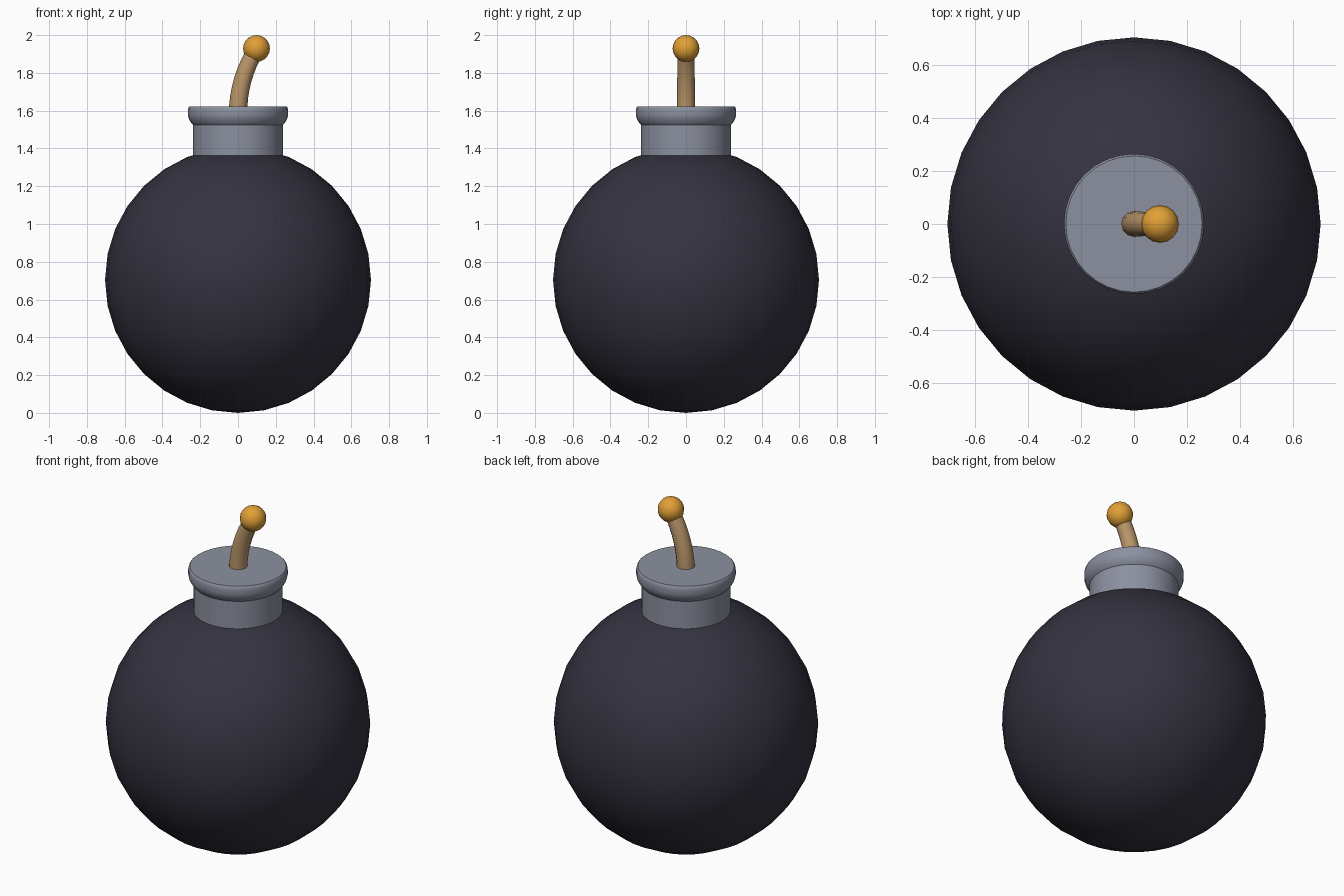
import bpy
import math
from mathutils import Vector

if "Cube" in bpy.data.objects:
    bpy.data.objects.remove(bpy.data.objects["Cube"])


def material(name, color):
    m = bpy.data.materials.new(name)
    m.diffuse_color = (*color, 1)
    m.use_nodes = True
    m.node_tree.nodes["Principled BSDF"].inputs["Base Color"].default_value = m.diffuse_color
    return m


def finish(obj, name, mat, angle=40):
    obj.name = name
    obj.data.materials.append(mat)
    bpy.ops.object.select_all(action='DESELECT')
    obj.select_set(True)
    bpy.context.view_layer.objects.active = obj
    bpy.ops.object.shade_smooth_by_angle(angle=math.radians(angle))


def sphere(name, radius, loc, segments, rings, mat):
    bpy.ops.mesh.primitive_uv_sphere_add(segments=segments, ring_count=rings,
                                         radius=radius, location=loc)
    finish(bpy.context.object, name, mat)


def skin_rings(name, rings, mat):
    """Bridge equal-sized vertex rings and cap both ends."""
    n = len(rings[0])
    verts = [v for ring in rings for v in ring]
    faces = [(k * n + i, k * n + (i + 1) % n, (k + 1) * n + (i + 1) % n, (k + 1) * n + i)
             for k in range(len(rings) - 1) for i in range(n)]
    faces.append(tuple(reversed(range(n))))
    faces.append(tuple(range(len(verts) - n, len(verts))))
    mesh = bpy.data.meshes.new(name)
    mesh.from_pydata(verts, [], faces)
    obj = bpy.data.objects.new(name, mesh)
    bpy.context.collection.objects.link(obj)
    finish(obj, name, mat)


def ring(center, u, v, radius, n):
    return [center + radius * (math.cos(a) * u + math.sin(a) * v)
            for a in (2 * math.pi * i / n for i in range(n))]


dark = material("dark_shell", (0.034, 0.032, 0.050))
grey = material("grey_metal", (0.262, 0.283, 0.352))
tan = material("tan_cord", (0.485, 0.305, 0.141))
orange = material("orange_spark", (0.753, 0.352, 0.038))

X, Y = Vector((1, 0, 0)), Vector((0, 1, 0))

# Round body
sphere("body", 0.704, (0, 0, 0.704), 32, 16, dark)

# Neck with a rounded lip and flat top
profile = [(0.238, 1.30), (0.238, 1.525), (0.248, 1.535), (0.261, 1.558),
           (0.265, 1.575), (0.265, 1.603), (0.262, 1.617), (0.257, 1.623)]
skin_rings("neck", [ring(Vector((0, 0, z)), X, Y, r, 32) for r, z in profile], grey)

# Bent fuse: a tapering tube swept along a quadratic curve
p0, p1, p2 = Vector((0, 0, 1.58)), Vector((0, 0, 1.77)), Vector((0.1, 0, 1.93))
rings = []
for k in range(9):
    t = k / 8
    center = (1 - t) ** 2 * p0 + 2 * t * (1 - t) * p1 + t * t * p2
    tangent = ((1 - t) * (p1 - p0) + t * (p2 - p1)).normalized()
    rings.append(ring(center, Y.cross(tangent), Y, 0.049 - 0.005 * t, 12))
skin_rings("fuse", rings, tan)

# Glowing tip
sphere("fuse_tip", 0.071, (0.098, 0, 1.929), 16, 10, orange)
